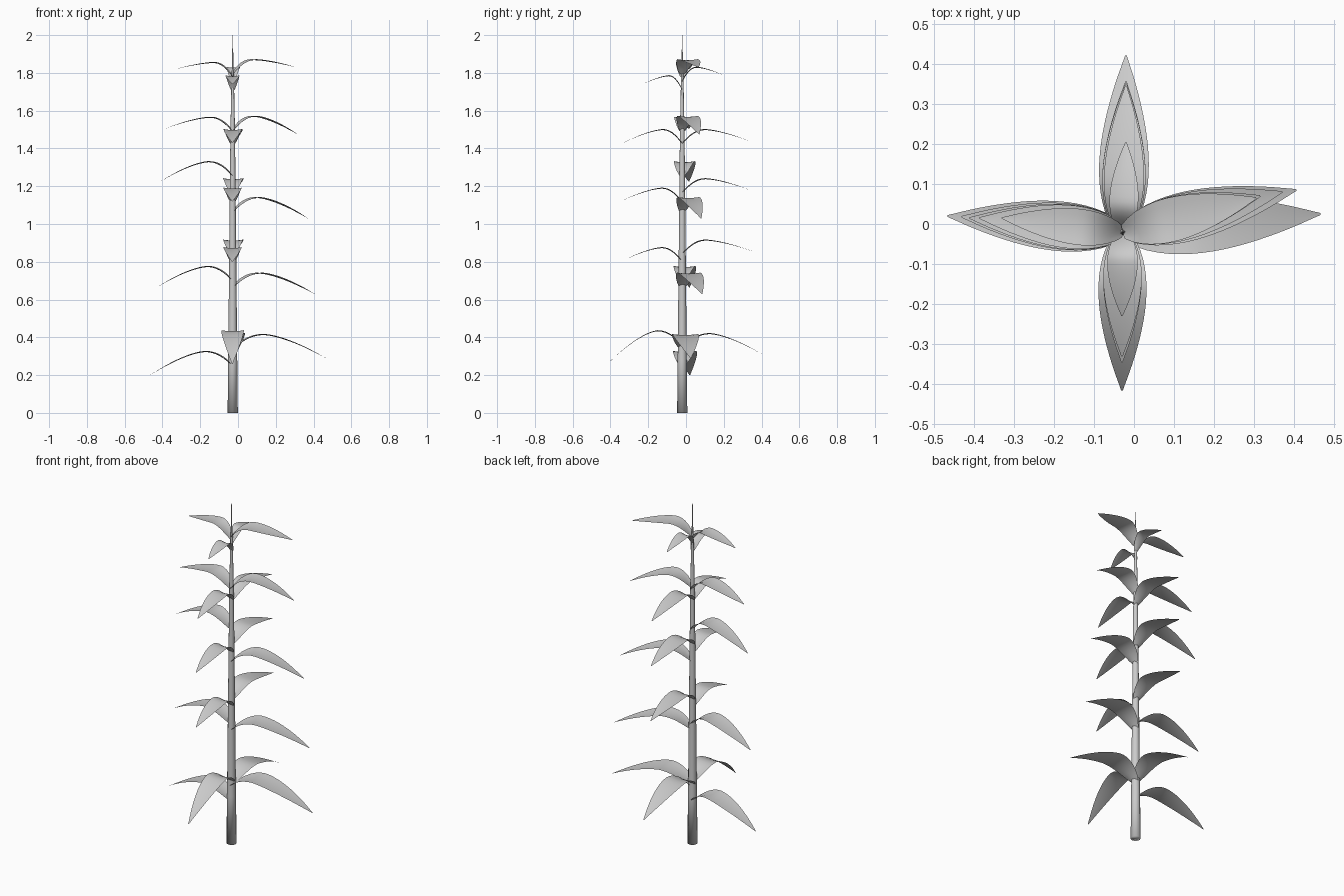
import bpy, bmesh
from math import pi, sin, cos
from mathutils import Vector

if "Cube" in bpy.data.objects:
    bpy.data.objects.remove(bpy.data.objects["Cube"], do_unlink=True)

mat = bpy.data.materials.new("soft grey")
mat.use_nodes = True
GREY = (0.6, 0.6, 0.6, 1)
mat.diffuse_color = GREY
mat.node_tree.nodes["Principled BSDF"].inputs["Base Color"].default_value = GREY

AXIS = Vector((-0.028, -0.02, 0))


def finish(bm, name):
    mesh = bpy.data.meshes.new(name)
    bm.to_mesh(mesh)
    bm.free()
    mesh.materials.append(mat)
    mesh.shade_smooth()
    ob = bpy.data.objects.new(name, mesh)
    bpy.context.collection.objects.link(ob)
    return ob


def stem(profile, sides=12):
    """Tapering stalk from (height, radius) rings."""
    bm = bmesh.new()
    rings = []
    for z, r in profile:
        rings.append([bm.verts.new(AXIS + Vector((r * cos(2 * pi * i / sides),
                                                  r * sin(2 * pi * i / sides), z)))
                      for i in range(sides)])
    for a, b in zip(rings, rings[1:]):
        for i in range(sides):
            j = (i + 1) % sides
            bm.faces.new((a[i], a[j], b[j], b[i]))
    bm.faces.new(rings[0][::-1])
    bm.faces.new(rings[-1])
    return finish(bm, "stem")


def leaf(name, tip, peak, half_width, rise=0.075, crest=0.33, steps=18, across=6):
    """Arching blade: climbs to its crest, then droops to a pointed tip."""
    tip = Vector(tip)
    run = Vector((tip.x, tip.y, 0)) - AXIS
    side = Vector((-run.y, run.x, 0)).normalized()
    bm = bmesh.new()
    rows = []
    for k in range(steps + 1):
        s = k / steps
        if s < crest:
            z = peak - rise * (1 - s / crest) ** 2
        else:
            z = peak - (peak - tip.z) * ((s - crest) / (1 - crest)) ** 1.5
        w = half_width * max(0.02, sin(pi * (0.03 + 0.97 * s) ** 0.72)) ** 0.85
        cup = 0.008 * (1 - s)
        row = []
        for i in range(across + 1):
            u = 2 * i / across - 1
            p = AXIS + run * s + side * (w * u)
            p.z = z + cup * (u * u - 0.5)
            row.append(bm.verts.new(p))
        rows.append(row)
    for a, b in zip(rows, rows[1:]):
        for i in range(across):
            bm.faces.new((a[i], b[i], b[i + 1], a[i + 1]))
    return finish(bm, name)


stem([(0, 0.027), (0.28, 0.024), (0.6, 0.021), (1.0, 0.017), (1.3, 0.014),
      (1.5, 0.012), (1.75, 0.007), (1.85, 0.004), (2.0, 0.001)])

# Each entry: reach, sideways drift of the tip, tip height, crest height, half width
right_leaves = [(0.465, 0.020, 0.20, 0.325, 0.062), (0.43, 0.018, 0.665, 0.775, 0.058),
                (0.41, 0.015, 1.225, 1.33, 0.056), (0.385, 0.015, 1.505, 1.565, 0.054),
                (0.33, 0.015, 1.82, 1.855, 0.045)]
left_leaves = [(0.465, 0.025, 0.29, 0.415, 0.07), (0.405, 0.085, 0.63, 0.74, 0.062),
               (0.37, 0.08, 1.03, 1.14, 0.058), (0.315, 0.07, 1.475, 1.57, 0.055),
               (0.305, 0.065, 1.83, 1.87, 0.055)]
front_leaves = [(0.415, -0.03, 0.26, 0.435, 0.06), (0.345, -0.03, 0.80, 0.875, 0.048),
                (0.345, -0.03, 1.12, 1.19, 0.048), (0.33, -0.03, 1.43, 1.50, 0.048),
                (0.23, -0.03, 1.74, 1.785, 0.038)]
back_leaves = [(0.42, -0.02, 0.30, 0.42, 0.062), (0.355, -0.02, 0.855, 0.915, 0.054),
               (0.35, -0.02, 1.175, 1.24, 0.054), (0.345, -0.02, 1.435, 1.50, 0.05),
               (0.205, -0.02, 1.785, 1.83, 0.036)]

for n, (r, d, z, top, w) in enumerate(right_leaves, 1):
    leaf(f"right_leaf_{n}", (-r, d, z), top, w)
for n, (r, d, z, top, w) in enumerate(left_leaves, 1):
    leaf(f"left_leaf_{n}", (r, d, z), top, w)
for n, (r, d, z, top, w) in enumerate(front_leaves, 1):
    leaf(f"front_leaf_{n}", (d, -r, z), top, w)
for n, (r, d, z, top, w) in enumerate(back_leaves, 1):
    leaf(f"back_leaf_{n}", (d, r, z), top, w)
